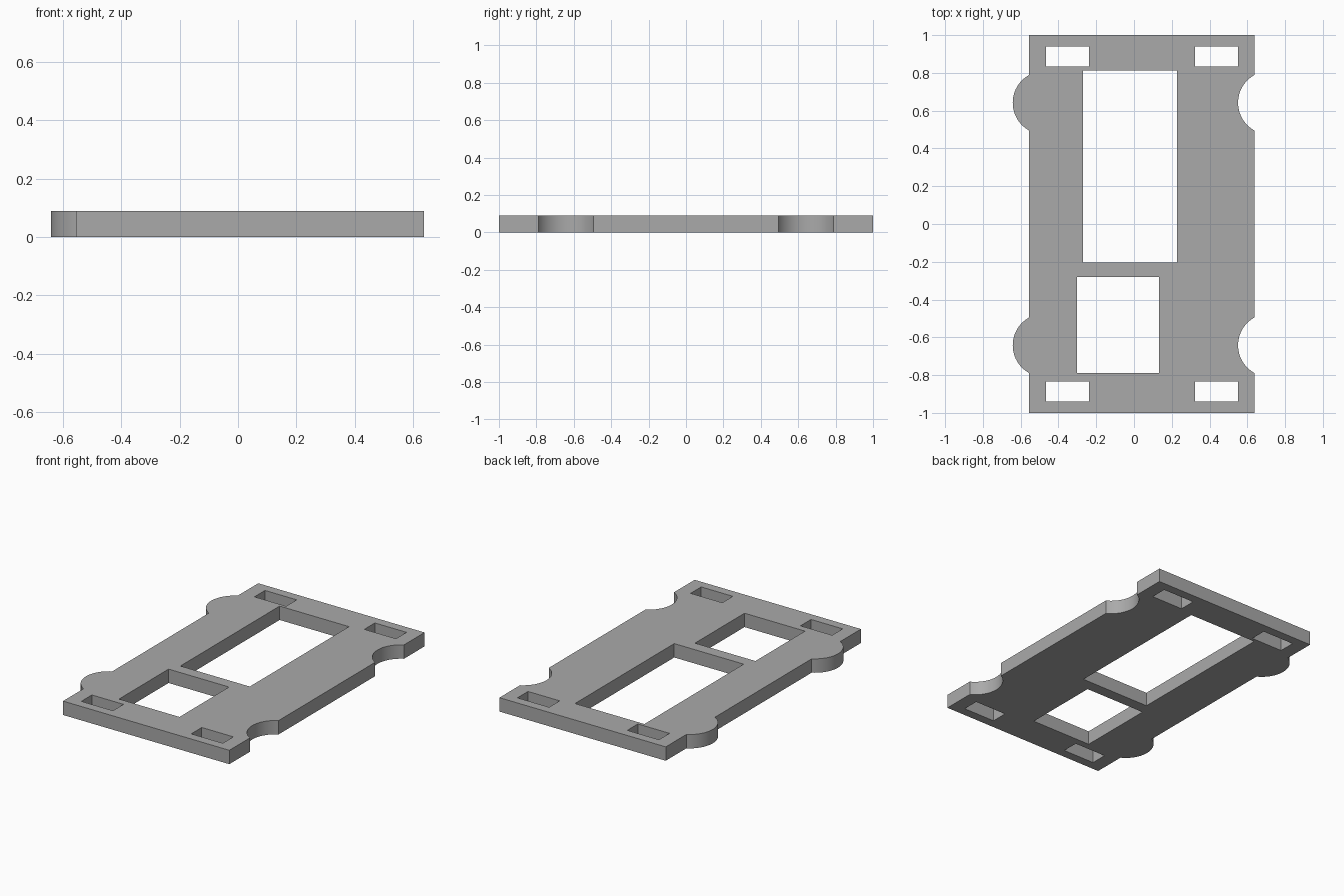
import bpy
import bmesh
from math import asin, cos, sin, pi

cube = bpy.data.objects.get("Cube")
if cube:
    bpy.data.objects.remove(cube, do_unlink=True)

THICK = 0.09
LEFT, RIGHT, END = -0.555, 0.638, 1.0
RADIUS, BULGE, ROUND_Y = 0.168, 0.087, 0.642
STEPS = 24

grey = bpy.data.materials.new("plain grey")
grey.use_nodes = True
colour = (0.4, 0.4, 0.4, 1)
grey.diffuse_color = colour
grey.node_tree.nodes["Principled BSDF"].inputs["Base Color"].default_value = colour


def side_arc(edge_x, y, direction):
    """Arc bulging towards -x from a straight side edge."""
    offset = RADIUS - BULGE
    half = pi / 2 - asin(offset / RADIUS)
    angles = [direction * half * (2 * i / STEPS - 1) for i in range(STEPS + 1)]
    return [(edge_x + offset - RADIUS * cos(a), y + RADIUS * sin(a)) for a in angles]


def rectangle(x0, x1, y0, y1):
    return [(x0, y0), (x1, y0), (x1, y1), (x0, y1)]


# Outline: notches on one long side, matching tabs on the other
outline = [(LEFT, -END), (RIGHT, -END)]
outline += side_arc(RIGHT, -ROUND_Y, 1) + side_arc(RIGHT, ROUND_Y, 1)
outline += [(RIGHT, END), (LEFT, END)]
outline += side_arc(LEFT, ROUND_Y, -1) + side_arc(LEFT, -ROUND_Y, -1)

# Two large windows and four corner slots
loops = [outline,
         rectangle(-0.27, 0.228, -0.205, 0.812),
         rectangle(-0.302, 0.132, -0.28, -0.788)]
for x0, x1 in ((-0.465, -0.238), (0.323, 0.55)):
    for side in (-1, 1):
        loops.append(rectangle(x0, x1, side * 0.833, side * 0.941))

# Fill the flat profile around its holes, then give it thickness
bm = bmesh.new()
edges = []
for loop in loops:
    verts = [bm.verts.new((x, y, 0)) for x, y in loop]
    edges += [bm.edges.new((v, verts[i - 1])) for i, v in enumerate(verts)]
bmesh.ops.triangle_fill(bm, edges=edges, use_beauty=True, use_dissolve=False)
extruded = bmesh.ops.extrude_face_region(bm, geom=bm.faces[:], use_keep_orig=True)
top = [g for g in extruded["geom"] if isinstance(g, bmesh.types.BMVert)]
bmesh.ops.translate(bm, verts=top, vec=(0, 0, THICK))
bmesh.ops.recalc_face_normals(bm, faces=bm.faces[:])

mesh = bpy.data.meshes.new("mounting_plate")
bm.to_mesh(mesh)
bm.free()
mesh.materials.append(grey)
plate = bpy.data.objects.new("mounting_plate", mesh)
bpy.context.collection.objects.link(plate)

# Smooth the round sides and keep the plate's edges crisp
bpy.ops.object.select_all(action="DESELECT")
plate.select_set(True)
bpy.context.view_layer.objects.active = plate
bpy.ops.object.shade_smooth_by_angle(angle=pi / 6)
